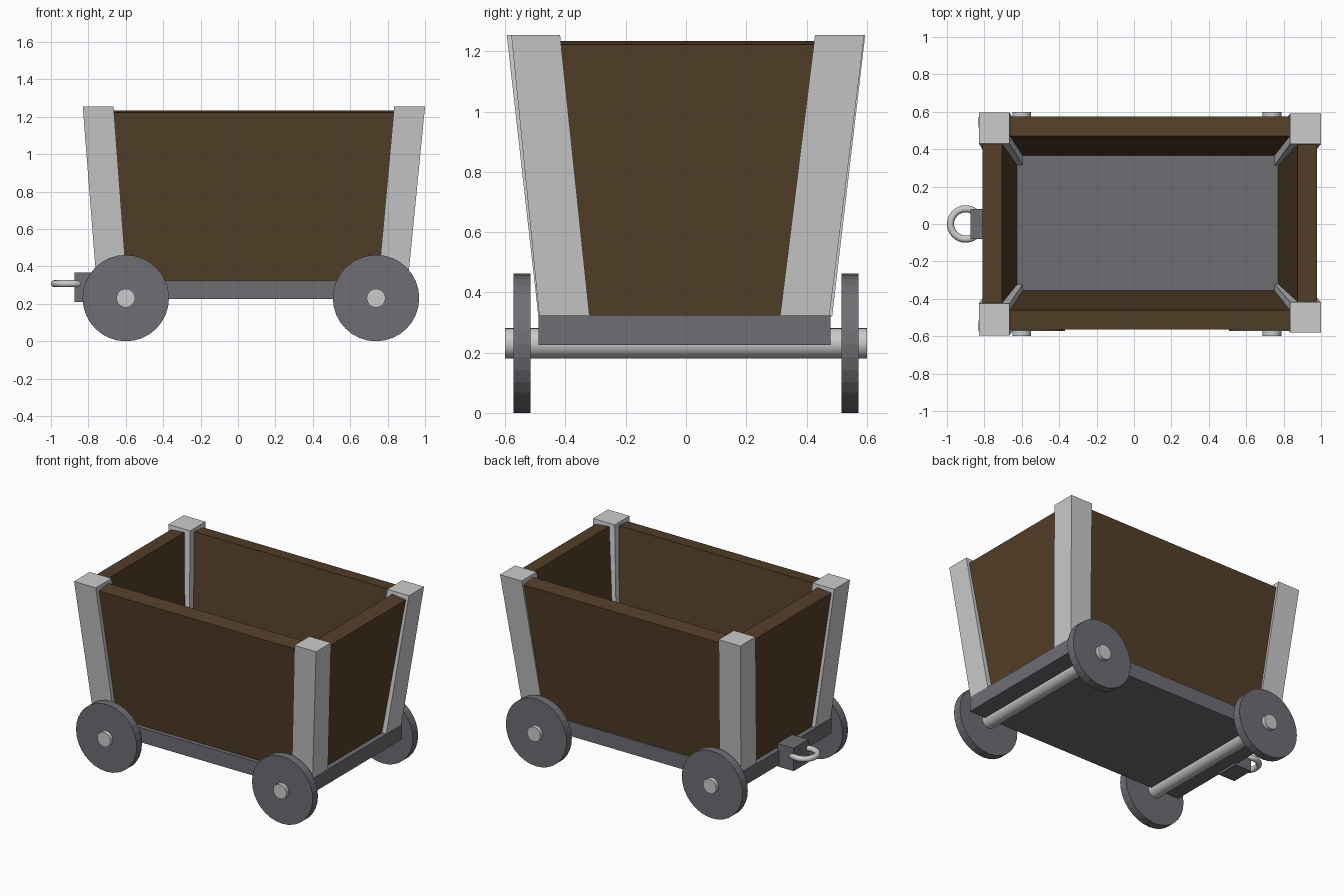
import bpy, bmesh
from math import radians
from mathutils import Vector

if "Cube" in bpy.data.objects:
    bpy.data.objects.remove(bpy.data.objects["Cube"])


def material(name, rgb):
    m = bpy.data.materials.new(name)
    m.diffuse_color = (*rgb, 1)
    m.use_nodes = True
    m.node_tree.nodes["Principled BSDF"].inputs["Base Color"].default_value = m.diffuse_color
    return m


WOOD = material("dark_wood", (0.09, 0.05, 0.022))
IRON = material("dark_iron", (0.155, 0.155, 0.175))


def hexahedron(name, bottom, top, mat=None):
    """Solid between two four-point loops."""
    bm = bmesh.new()
    b = [bm.verts.new(p) for p in bottom]
    t = [bm.verts.new(p) for p in top]
    bm.faces.new(b)
    bm.faces.new(t)
    for i in range(4):
        j = (i + 1) % 4
        bm.faces.new((b[i], b[j], t[j], t[i]))
    bmesh.ops.recalc_face_normals(bm, faces=bm.faces)
    me = bpy.data.meshes.new(name)
    bm.to_mesh(me)
    bm.free()
    ob = bpy.data.objects.new(name, me)
    bpy.context.collection.objects.link(ob)
    if mat:
        me.materials.append(mat)
    return ob


def rect(x0, x1, y0, y1, z):
    return [(x0, y0, z), (x1, y0, z), (x1, y1, z), (x0, y1, z)]


def box(name, x, y, z, mat=None):
    return hexahedron(name, rect(*x, *y, z[0]), rect(*x, *y, z[1]), mat)


def cylinder(name, radius, depth, loc, mat=None):
    bpy.ops.mesh.primitive_cylinder_add(vertices=32, radius=radius, depth=depth,
                                        location=loc, rotation=(radians(90), 0, 0))
    ob = bpy.context.object
    ob.name = name
    if mat:
        ob.data.materials.append(mat)
    return ob


# Flat bed
FLOOR = 0.325
box("bed", (-0.765, 0.91), (-0.49, 0.48), (0.225, FLOOR), IRON)

# Flared corner posts: outer/inner x and y at the top, then at the bed
xs = {"rear": (-0.83, -0.665, -0.757, -0.595), "fore": (1.0, 0.835, 0.908, 0.75)}
ys = {("rear", "left"): (0.595, 0.43, 0.485, 0.315),
      ("fore", "left"): (0.592, 0.428, 0.476, 0.312),
      ("rear", "right"): (-0.595, -0.425, -0.49, -0.322),
      ("fore", "right"): (-0.58, -0.418, -0.487, -0.32)}
for (end, side), y in ys.items():
    x = xs[end]
    hexahedron(f"post_{end}_{side}", rect(x[2], x[3], y[2], y[3], FLOOR - 0.005),
               rect(x[0], x[1], y[0], y[1], 1.255))


# Leaning wall planks, their ends buried in the posts
def wall(name, inner, outward):
    """inner: bottom start, bottom end, top end, top start of the inside face."""
    inner = [Vector(p) for p in inner]
    n = (inner[1] - inner[0]).cross(inner[3] - inner[0]).normalized()
    if n.dot(Vector(outward)) < 0:
        n = -n
    hexahedron(name, inner, [p + n * 0.105 for p in inner], WOOD)


TOP = 1.235
for name, yb, yt in (("side_wall_left", 0.365, 0.47), ("side_wall_right", -0.355, -0.46)):
    wall(name, [(-0.68, yb, FLOOR), (0.83, yb, FLOOR), (0.91, yt, TOP), (-0.745, yt, TOP)],
         (0, yb, 0))
for name, xb, xt in (("end_wall_rear", -0.625, -0.705), ("end_wall_fore", 0.77, 0.875)):
    wall(name, [(xb, -0.4, FLOOR), (xb, 0.4, FLOOR), (xt, 0.51, TOP), (xt, -0.5, TOP)],
         (xb, 0, 0))

# Axles and disc wheels
for end, x in (("rear", -0.6), ("fore", 0.738)):
    axle = cylinder(f"axle_{end}", 0.05, 1.2, (x, 0, 0.231))
    bpy.ops.object.shade_smooth_by_angle(angle=radians(30))
    for side, y in (("left", 0.544), ("right", -0.544)):
        cylinder(f"wheel_{end}_{side}", 0.231, 0.057, (x, y, 0.231), IRON)

# Hitch block and ring
box("hitch_block", (-0.875, -0.75), (-0.08, 0.08), (0.21, 0.368), IRON)
bpy.ops.mesh.primitive_torus_add(location=(-0.9, 0, 0.308), major_radius=0.081,
                                 minor_radius=0.019, major_segments=32, minor_segments=12)
bpy.context.object.name = "hitch_ring"
bpy.ops.object.shade_smooth_by_angle(angle=radians(60))
